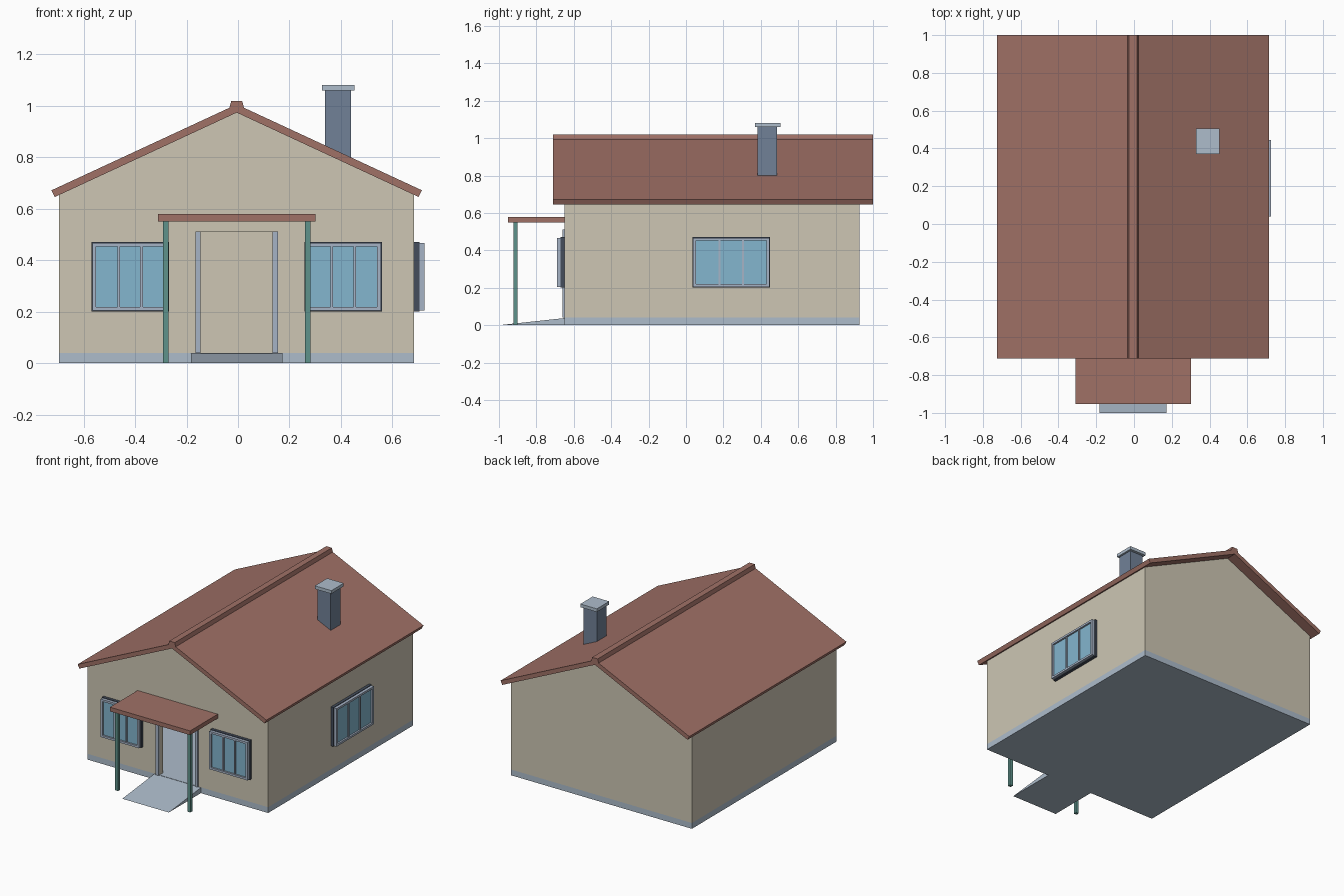
import bpy, bmesh
from mathutils import Matrix, Vector

if "Cube" in bpy.data.objects:
    bpy.data.objects.remove(bpy.data.objects["Cube"])

CX = -0.005  # centre line of the house


def mat(name, r, g, b):
    m = bpy.data.materials.new(name)
    m.diffuse_color = (*[(c / 255) ** 2.2 for c in (r, g, b)], 1)
    m.use_nodes = True
    m.node_tree.nodes["Principled BSDF"].inputs["Base Color"].default_value = m.diffuse_color
    return m


WALL = mat("plaster", 204, 197, 178)
ROOF = mat("roof_tile", 158, 112, 102)
PALE = mat("pale_concrete", 172, 187, 202)
FRAME = mat("frame_paint", 165, 178, 197)
DARK = mat("dark_trim", 70, 78, 92)
GLASS = mat("glass", 130, 180, 205)
GREEN = mat("green_paint", 95, 145, 138)
STACK = mat("chimney_brick", 112, 128, 150)


def finish(name, bm, material):
    bmesh.ops.recalc_face_normals(bm, faces=bm.faces)
    me = bpy.data.meshes.new(name)
    bm.to_mesh(me)
    bm.free()
    me.materials.append(material)
    ob = bpy.data.objects.new(name, me)
    bpy.context.collection.objects.link(ob)
    return ob


def boxes(name, spans, material):
    """One object from (x0, x1, y0, y1, z0, z1) boxes."""
    bm = bmesh.new()
    for x0, x1, y0, y1, z0, z1 in spans:
        m = Matrix.Translation(((x0 + x1) / 2, (y0 + y1) / 2, (z0 + z1) / 2))
        m = m @ Matrix.Diagonal((x1 - x0, y1 - y0, z1 - z0, 1))
        bmesh.ops.create_cube(bm, size=1, matrix=m)
    return finish(name, bm, material)


def prism(name, pts, a, b, material, axis="y"):
    """Extrude a side profile along y (points x, z) or along x (points y, z)."""
    bm = bmesh.new()
    place = (lambda p: (p[0], a, p[1])) if axis == "y" else (lambda p: (a, p[0], p[1]))
    face = bm.faces.new([bm.verts.new(place(p)) for p in pts])
    geo = bmesh.ops.extrude_face_region(bm, geom=[face])["geom"]
    d = Vector((0, b - a, 0)) if axis == "y" else Vector((b - a, 0, 0))
    bmesh.ops.translate(bm, vec=d, verts=[v for v in geo if isinstance(v, bmesh.types.BMVert)])
    return finish(name, bm, material)


def mirrored(half):
    """Right-hand points, bottom to top, completed with their left-hand mirror."""
    return [(CX + x, z) for x, z in half] + [(CX - x, z) for x, z in reversed(half) if x]


# Hollow house shell: floor slab, gables, side walls
W, Y0, Y1, T, H = 0.69, -0.65, 0.928, 0.04, 0.04
EAVE, APEX = 0.654, 0.974
boxes("floor_slab", [(CX - W, CX + W, Y0, Y1, 0, H)], PALE)
prism("front_wall", mirrored([(0.14, 0.512), (0.14, H), (W, H), (W, EAVE), (0, APEX)]),
      Y0, Y0 + T, WALL)
prism("back_wall", mirrored([(W, H), (W, EAVE), (0, APEX)]), Y1 - T, Y1, WALL)
for side, s in (("left", -1), ("right", 1)):
    x0, x1 = sorted((CX + s * W, CX + s * (W - T)))
    boxes(side + "_wall", [(x0, x1, Y0 + T, Y1 - T, H, EAVE)], WALL)

# Pitched roof and ridge cap
prism("roof", mirrored([(0, APEX), (0.707, 0.646), (0.72, 0.672), (0, 1.006)]), -0.712, 1.0, ROOF)
prism("ridge_cap", mirrored([(0.029, 0.99), (0.021, 1.02)]), -0.712, 1.0, ROOF)

# Chimney
boxes("chimney", [(0.339, 0.44, 0.382, 0.487, 0.79, 1.06)], STACK)
boxes("chimney_cap", [(0.327, 0.453, 0.37, 0.505, 1.06, 1.082)], PALE)

# Doorway jambs and entrance ramp
boxes("door_jambs", [(CX + s * 0.15 - 0.01, CX + s * 0.15 + 0.01, -0.661, Y0 + 0.005, H, 0.512)
                     for s in (-1, 1)], FRAME)
prism("entrance_ramp", [(-1.0, 0), (Y0, 0), (Y0, 0.038)], -0.183, 0.172, PALE, "x")

# Porch roof on two posts
boxes("porch_roof", [(-0.311, 0.301, -0.952, Y0, 0.55, 0.579)], ROOF)
for side, s in (("left", -1), ("right", 1)):
    x = CX + s * 0.276
    boxes(side + "_porch_post", [(x - 0.011, x + 0.011, -0.922, -0.9, 0, 0.55)], GREEN)


def window(name, w, matrix, h=0.27):
    """Three-pane window facing local -y, sitting on the wall at y = 0."""
    a, b, e, m = w / 2, h / 2, 0.004, 0.018
    pane = (w - 2 * m) / 3
    bars = [(-a + e, a - e, -0.04, -0.02, z0, z1) for z0, z1 in ((-b + e, -b + m), (b - m, b - e))]
    bars += [(x0, x1, -0.04, -0.02, -b + m, b - m) for x0, x1 in ((-a + e, -a + m), (a - m, a - e))]
    bars += [(x - 0.005, x + 0.005, -0.036, -0.02, -b + m, b - m) for x in (-pane / 2, pane / 2)]
    parts = [boxes(name + "_surround", [(-a, a, -0.02, 0, -b, b)], DARK),
             boxes(name + "_frame", bars, FRAME),
             boxes(name + "_glass", [(-a + m, a - m, -0.028, -0.02, -b + m, b - m)], GLASS)]
    for p in parts:
        p.data.transform(matrix)


# Two front windows and one on the right side
for side, s in (("left", -1), ("right", 1)):
    window(f"front_{side}_window", 0.3, Matrix.Translation((CX + s * 0.414, Y0, 0.336)))
window("side_window", 0.415,
       Matrix.Translation((CX + W, 0.242, 0.336)) @ Matrix.Rotation(1.5707963, 4, "Z"))
